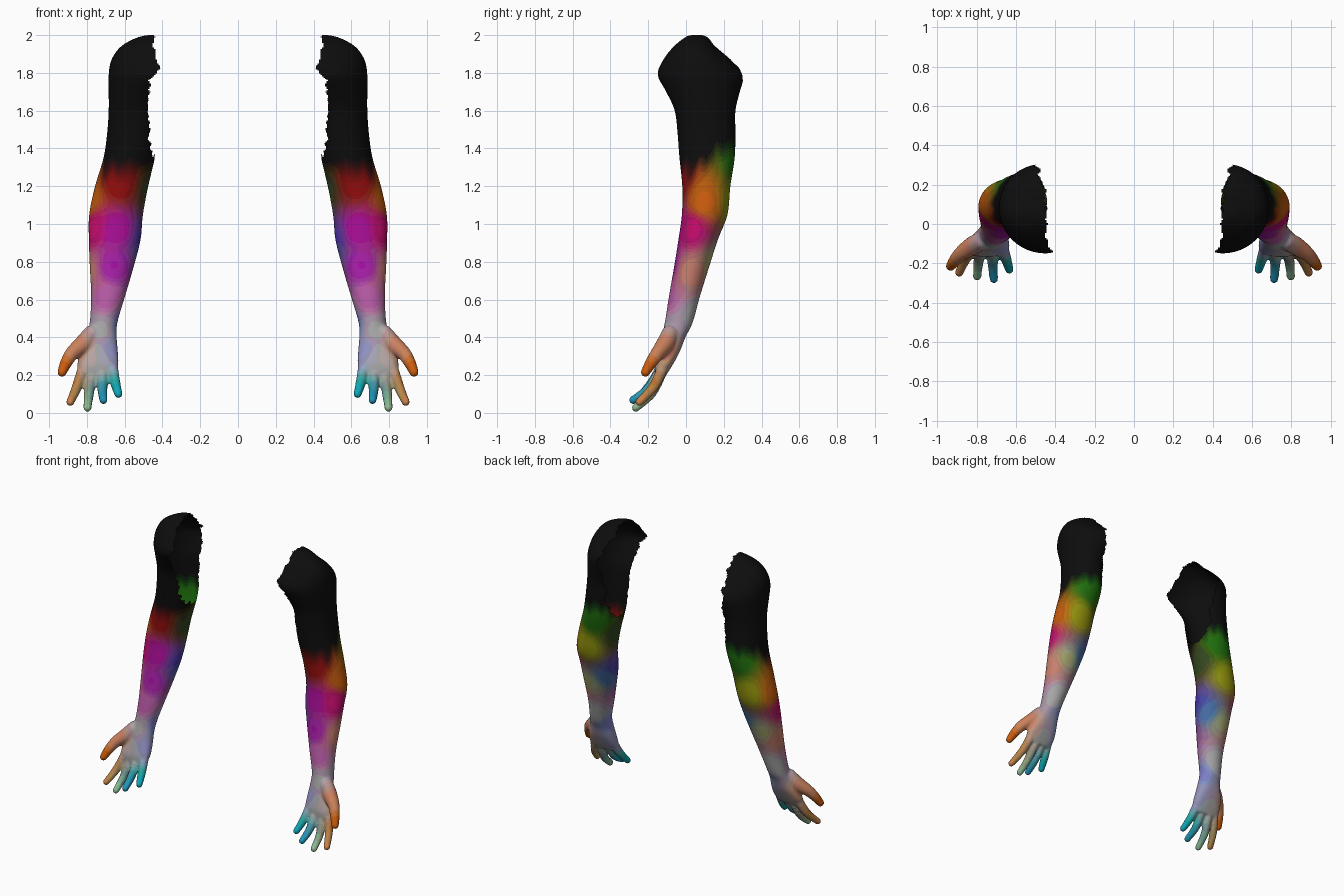
import bpy, bmesh, math, random
from mathutils import Vector, noise

if "Cube" in bpy.data.objects:
    bpy.data.objects.remove(bpy.data.objects["Cube"])

random.seed(4)


def spline(pts, steps):
    """Catmull-Rom samples through tuples of any length."""
    p = [pts[0]] + list(pts) + [pts[-1]]
    out = []
    for i in range(1, len(p) - 2):
        for s in range(steps):
            t = s / steps
            out.append([0.5 * (2 * b + (c - a) * t + (2 * a - 5 * b + 4 * c - d) * t * t
                               + (3 * b - a - 3 * c + d) * t ** 3)
                        for a, b, c, d in zip(*p[i - 1:i + 3])])
    return out + [list(pts[-1])]


def lerp_table(table, z):
    """Piecewise linear lookup, table sorted from high z to low z."""
    for (z1, v1), (z0, v0) in zip(table, table[1:]):
        if z >= z0:
            return v0 + (v1 - v0) * min(1, (z - z0) / (z1 - z0))
    return table[-1][1]


def loft(bm, levels, sides=48):
    """Closed limb through levels (z, xmin, xmax, ymin, ymax, squareness)."""
    rings = []
    for z, x0, x1, y0, y1, n in spline(levels, 5):
        ring = []
        for i in range(sides):
            a = 2 * math.pi * i / sides
            c, s = math.cos(a), math.sin(a)
            ring.append(bm.verts.new((
                (x0 + x1) / 2 + (x1 - x0) / 2 * math.copysign(abs(c) ** (2 / n), c),
                (y0 + y1) / 2 + (y1 - y0) / 2 * math.copysign(abs(s) ** (2 / n), s), z)))
        rings.append(ring)
    for a, b in zip(rings, rings[1:]):
        for i in range(sides):
            j = (i + 1) % sides
            bm.faces.new((a[i], b[i], b[j], a[j]))
    bm.faces.new(rings[0])
    bm.faces.new(rings[-1][::-1])


def digit(bm, path):
    """Finger from beads along a path (x, y, z, radius), fused by the remesh."""
    for x, y, z, r in spline(path, 6):
        new = bmesh.ops.create_icosphere(bm, subdivisions=3, radius=r)["verts"]
        bmesh.ops.translate(bm, verts=new, vec=(x, y, z))


bm = bmesh.new()
# shoulder, upper arm, forearm and palm
loft(bm, [
    (2.00, .40, .48, .02, .09, 2), (1.985, .34, .54, -.01, .12, 2),
    (1.94, .26, .62, -.065, .155, 2), (1.87, .20, .67, -.12, .24, 2),
    (1.79, .22, .685, -.15, .305, 2), (1.70, .33, .685, -.105, .285, 2),
    (1.60, .40, .685, -.06, .262, 2), (1.48, .42, .693, -.045, .262, 2),
    (1.35, .44, .712, -.035, .258, 2), (1.20, .475, .757, -.02, .235, 2),
    (1.05, .503, .788, -.022, .22, 2), (.92, .515, .79, -.04, .17, 2),
    (.78, .55, .785, -.062, .125, 2), (.62, .597, .778, -.09, .075, 2),
    (.48, .638, .785, -.112, .036, 2), (.40, .642, .805, -.13, -.003, 2.2),
    (.32, .636, .835, -.15, -.035, 2.5), (.25, .635, .85, -.165, -.073, 2.6),
    (.20, .665, .83, -.165, -.105, 2.6)])
# fingers
for base, mid, tip in [
        ((.812, -.115, .26), (.852, -.17, .14), (.888, -.247, .057)),
        ((.765, -.115, .25), (.788, -.18, .11), (.797, -.266, .027)),
        ((.715, -.118, .25), (.718, -.195, .13), (.712, -.28, .068)),
        ((.668, -.118, .26), (.651, -.175, .165), (.633, -.232, .10))]:
    digit(bm, [(*base, .031), (*mid, .028), (*tip, .022)])
# thumb with its fleshy base
digit(bm, [(.775, -.085, .42, .045), (.82, -.11, .365, .048),
           (.878, -.15, .315, .038), (.91, -.185, .265, .032), (.932, -.215, .215, .025)])

mesh = bpy.data.meshes.new("arm_blank")
bmesh.ops.recalc_face_normals(bm, faces=bm.faces)
bm.to_mesh(mesh)
bm.free()
blank = bpy.data.objects.new("arm_blank", mesh)
bpy.context.collection.objects.link(blank)

# fuse everything into one skin
rem = blank.modifiers.new("fuse", "REMESH")
rem.mode = "VOXEL"
rem.voxel_size = 0.008
smo = blank.modifiers.new("soften", "SMOOTH")
smo.factor = 0.5
smo.iterations = 5
dg = bpy.context.evaluated_depsgraph_get()
skin = bpy.data.meshes.new_from_object(blank.evaluated_get(dg))
bpy.data.objects.remove(blank)

# ragged opening on the body side
FRONT = [(2.1, .43), (1.95, .455), (1.87, .43), (1.82, .405), (1.76, .465),
         (1.45, .475), (1.36, .45), (1.29, .38)]
BACK = [(2.1, .43), (1.95, .45), (1.86, .48), (1.77, .50), (1.6, .48),
        (1.45, .475), (1.36, .45), (1.29, .38)]
bm = bmesh.new()
bm.from_mesh(skin)
torn = []
for f in bm.faces:
    x, y, z = f.calc_center_median()
    k = min(1, max(0, (y + .1) / .35))
    edge = (1 - k) * lerp_table(FRONT, z) + k * lerp_table(BACK, z)
    if z > 1.25 and x < edge + .022 * noise.noise((y * 30, z * 38, 2.5)):
        torn.append(f)
bmesh.ops.delete(bm, geom=torn, context="FACES")

# colour anchors: position, then display colour
ANCHORS = [
    (.62, -.02, 1.22, .55, .06, .05), (.64, -.03, .97, .66, .05, .58),
    (.77, .02, .97, .76, .04, .42), (.66, -.06, .78, .62, .10, .64),
    (.53, .06, .92, .30, .24, .62), (.70, -.10, .60, .74, .36, .62),
    (.73, -.12, .45, .68, .62, .62), (.66, -.13, .33, .58, .58, .76),
    (.76, -.15, .28, .68, .68, .68), (.935, -.22, .21, .82, .36, .04),
    (.85, -.13, .34, .80, .50, .36), (.89, -.25, .06, .76, .52, .28),
    (.80, -.27, .03, .55, .74, .58), (.71, -.28, .07, .14, .54, .70),
    (.635, -.23, .11, .08, .62, .68), (.58, .26, 1.32, .12, .46, .05),
    (.65, .22, 1.1, .56, .60, .06), (.77, .10, 1.12, .76, .38, .04),
    (.76, .03, .75, .78, .50, .42), (.68, .12, .80, .62, .66, .46),
    (.57, .11, .85, .26, .46, .66), (.70, .04, .52, .66, .68, .66),
    (.64, -.03, .45, .46, .52, .80), (.50, .10, 1.2, .22, .26, .12)]


def skin_colour(p):
    total, col = 0.0, Vector((0, 0, 0))
    for a in ANCHORS:
        w = 1 / ((p - Vector(a[:3])).length_squared + .0015) ** 2
        total += w
        col += w * Vector(a[3:])
    col /= total
    # fade to black above the elbow, higher at the back
    limit = 1.33 + .12 * min(1, max(0, (p.y - .05) / .17))
    limit += .05 * noise.noise((p.x * 22, p.y * 22, 0))
    t = min(1, max(0, (p.z - limit + .12) / .16))
    return col.lerp(Vector((.06, .06, .06)), t * t * (3 - 2 * t))


slots = {}
materials = []
for f in bm.faces:
    key = tuple(round(c * 14) for c in skin_colour(f.calc_center_median()))
    if key not in slots:
        slots[key] = len(materials)
        m = bpy.data.materials.new("skin_tint")
        m.diffuse_color = (*[max(.004, (c / 14) ** 2.2) for c in key], 1)
        m.use_nodes = True
        m.node_tree.nodes["Principled BSDF"].inputs["Base Color"].default_value = m.diffuse_color
        materials.append(m)
    f.material_index = slots[key]
    f.smooth = True
skin.materials.clear()
for m in materials:
    skin.materials.append(m)
bm.to_mesh(skin)
bm.free()

# mirrored pair
skin.name = "arms"
arms = bpy.data.objects.new("arms", skin)
bpy.context.collection.objects.link(arms)
arms.modifiers.new("pair", "MIRROR").use_mirror_merge = False
